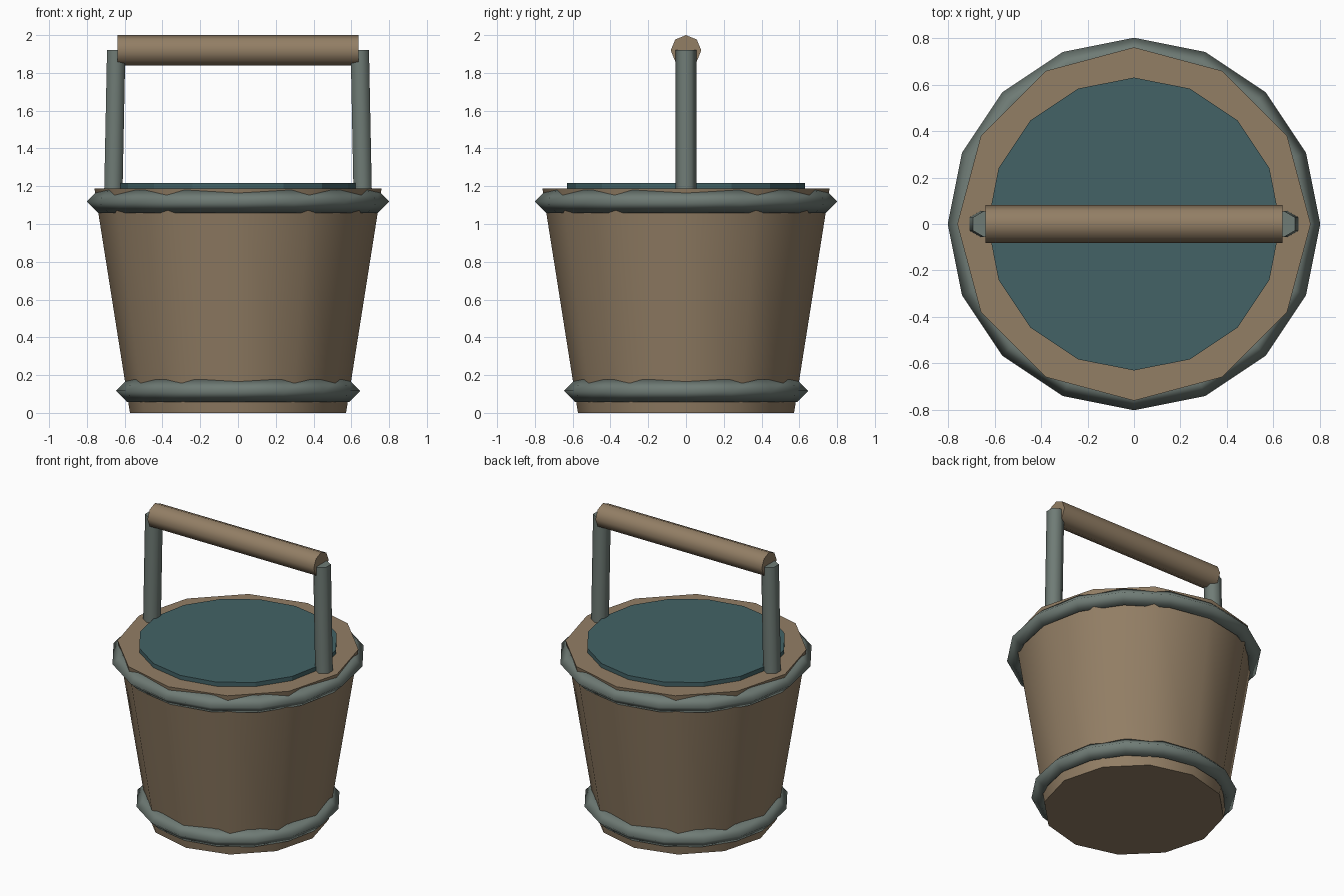
import bpy
from math import radians, atan2, hypot

cube = bpy.data.objects.get("Cube")
if cube:
    bpy.data.objects.remove(cube, do_unlink=True)


def material(name, rgb):
    mat = bpy.data.materials.new(name)
    mat.use_nodes = True
    mat.diffuse_color = (*rgb, 1)
    mat.node_tree.nodes["Principled BSDF"].inputs["Base Color"].default_value = (*rgb, 1)
    return mat


wood = material("brown wood", (0.29, 0.21, 0.13))
iron = material("grey iron", (0.16, 0.20, 0.18))
water = material("teal water", (0.056, 0.123, 0.133))


def finish(name, mat, angle):
    """Name the newest object, colour it and smooth it up to the given angle."""
    ob = bpy.context.object
    ob.name = ob.data.name = name
    ob.data.materials.append(mat)
    bpy.ops.object.shade_smooth_by_angle(angle=radians(angle))
    return ob


def tapered(name, sides, r_bottom, r_top, z_bottom, z_top, mat, smooth=40):
    bpy.ops.mesh.primitive_cone_add(
        vertices=sides, radius1=r_bottom, radius2=r_top, depth=z_top - z_bottom,
        location=(0, 0, (z_bottom + z_top) / 2))
    return finish(name, mat, smooth)


def hoop(name, radius, z):
    bpy.ops.mesh.primitive_torus_add(
        major_segments=16, minor_segments=4, major_radius=radius,
        minor_radius=0.06, location=(0, 0, z))
    return finish(name, iron, 180)


# Solid tapered tub with the liquid surface standing slightly proud
tapered("bucket_body", 12, 0.572, 0.76, 0, 1.188, wood)
tapered("water_surface", 16, 0.63, 0.63, 1.157, 1.217, water, 20)

# Diamond-section metal bands
hoop("lower_hoop", 0.587, 0.117)
hoop("upper_hoop", 0.741, 1.119)

# Hexagonal uprights leaning slightly inward
low_x, low_z, high_x, high_z = 0.661, 1.12, 0.645, 1.92
for side, label in ((1, "left"), (-1, "right")):
    bpy.ops.mesh.primitive_cylinder_add(
        vertices=6, radius=0.056, depth=hypot(high_x - low_x, high_z - low_z),
        location=(side * (low_x + high_x) / 2, 0, (low_z + high_z) / 2),
        rotation=(0, side * atan2(high_x - low_x, high_z - low_z), 0))
    finish(label + "_handle_post", iron, 65)

# Octagonal wooden grip
bpy.ops.mesh.primitive_cylinder_add(
    vertices=8, radius=0.081, depth=1.276, location=(0, 0, 1.919),
    rotation=(0, radians(90), 0))
finish("handle_grip", wood, 50)
